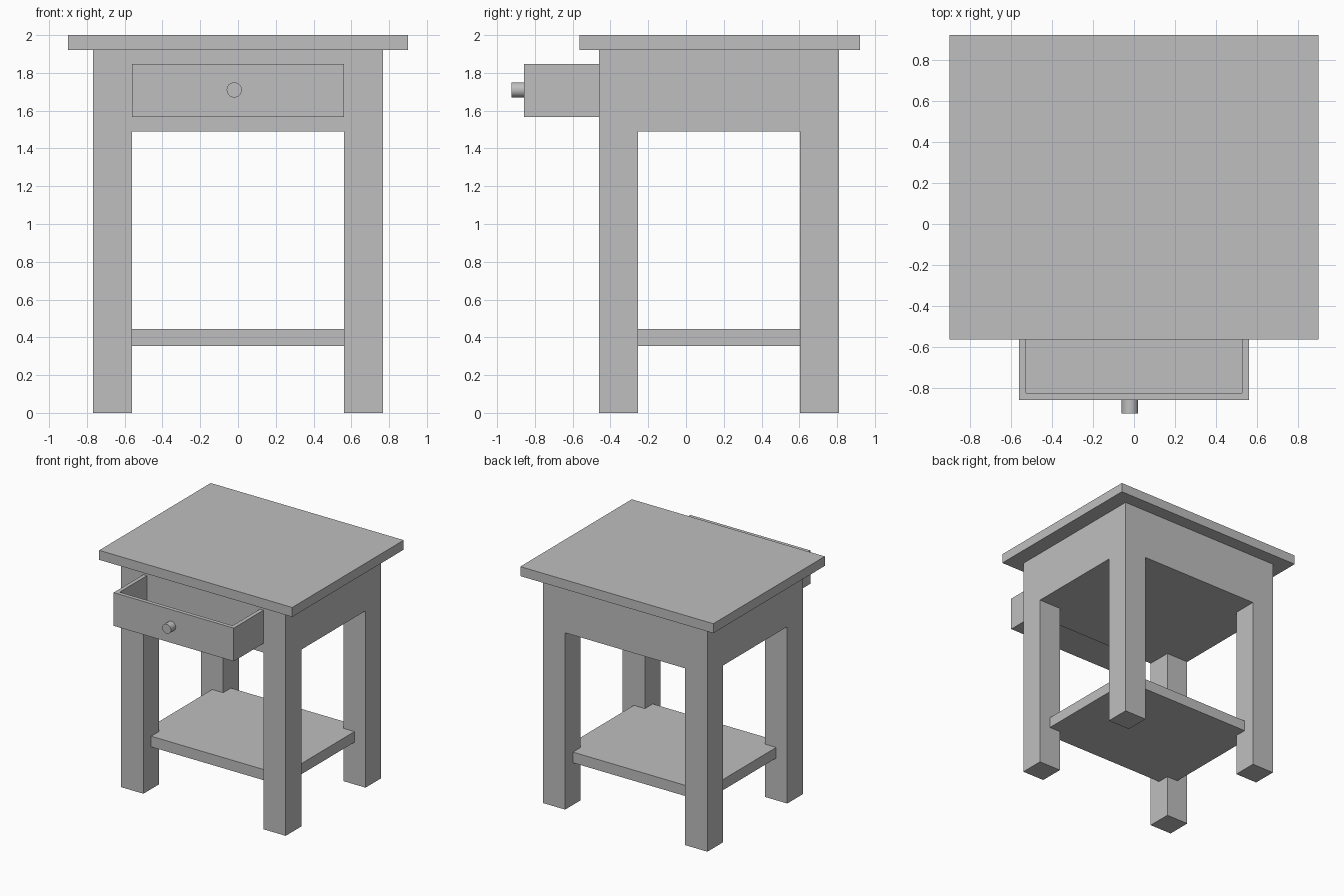
import bpy
import bmesh
from math import radians

cube = bpy.data.objects.get("Cube")
if cube:
    bpy.data.objects.remove(cube, do_unlink=True)

GREY = (0.52, 0.52, 0.52, 1)
grey = bpy.data.materials.new("plain grey")
grey.use_nodes = True
grey.diffuse_color = GREY
grey.node_tree.nodes["Principled BSDF"].inputs["Base Color"].default_value = GREY


def box(name, xs, ys, zs):
    """Box spanning the given (low, high) ranges."""
    spans = (xs, ys, zs)
    bm = bmesh.new()
    bmesh.ops.create_cube(bm, size=1)
    bmesh.ops.scale(bm, vec=[b - a for a, b in spans], verts=bm.verts)
    bmesh.ops.translate(bm, vec=[(a + b) / 2 for a, b in spans], verts=bm.verts)
    mesh = bpy.data.meshes.new(name)
    bm.to_mesh(mesh)
    bm.free()
    mesh.materials.append(grey)
    obj = bpy.data.objects.new(name, mesh)
    bpy.context.collection.objects.link(obj)
    return obj


HALF, INNER = 0.767, 0.56       # outer and inner leg faces
FRONT, BACK = -0.46, 0.81       # body depth
LEG = HALF - INNER
APRON_Z = 1.49

# Table top and the deep apron under it
box("table_top", (-0.9, 0.9), (-0.563, 0.922), (1.92, 2.0))
box("apron", (-HALF, HALF), (FRONT, BACK), (APRON_Z, 1.92))

# Four square legs
for side, xs in (("left", (INNER, HALF)), ("right", (-HALF, -INNER))):
    for end, y in (("front", FRONT), ("back", BACK - LEG)):
        box(f"{end}_{side}_leg", xs, (y, y + LEG), (0, APRON_Z))

# Lower shelf, let halfway into the legs
mid = LEG / 2
box("lower_shelf", (mid - HALF, HALF - mid), (FRONT + mid, BACK - mid), (0.355, 0.445))

# Open drawer: top face inset for the walls, then pushed down to the floor
drawer = box("drawer", (-INNER, INNER), (-0.857, 0.3), (1.567, 1.847))
bm = bmesh.new()
bm.from_mesh(drawer.data)
top = max(bm.faces, key=lambda f: f.calc_center_median().z)
bmesh.ops.inset_region(bm, faces=[top], thickness=0.047)
floor = bmesh.ops.extrude_discrete_faces(bm, faces=[top])["faces"]
bmesh.ops.translate(bm, vec=(0, 0, -0.23), verts=floor[0].verts)
bm.to_mesh(drawer.data)
bm.free()

# Round drawer knob
bpy.ops.mesh.primitive_cylinder_add(vertices=32, radius=0.04, depth=0.085,
                                    location=(-0.02, -0.88, 1.71),
                                    rotation=(radians(90), 0, 0))
knob = bpy.context.object
knob.name = "drawer_knob"
knob.data.materials.append(grey)
bpy.ops.object.shade_smooth_by_angle()
